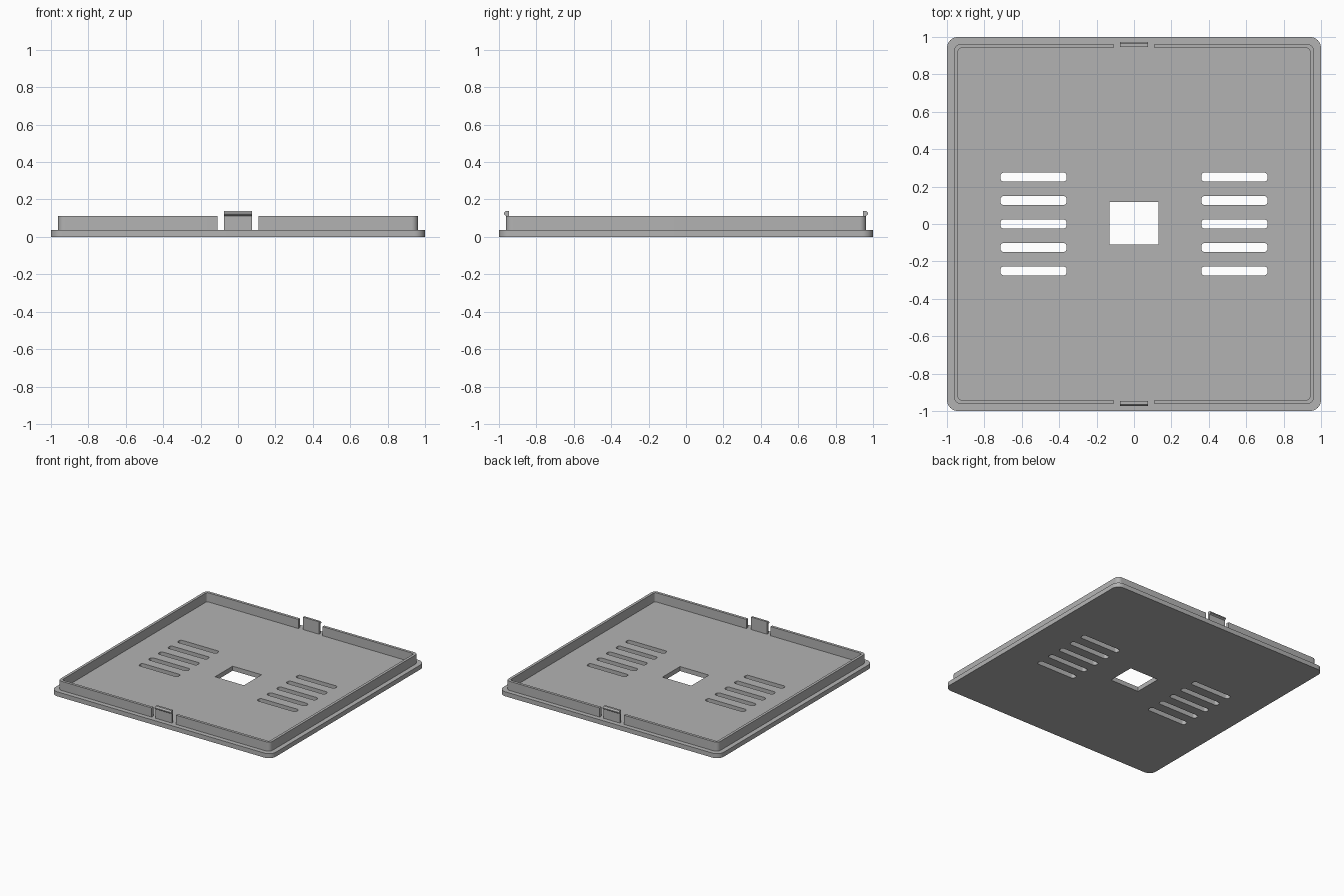
import bpy
import math
from mathutils import Matrix, Vector

cube = bpy.data.objects.get("Cube")
if cube:
    bpy.data.objects.remove(cube, do_unlink=True)

grey = bpy.data.materials.new("matte_grey")
grey.use_nodes = True
colour = (0.45, 0.45, 0.45, 1)
grey.diffuse_color = colour
grey.node_tree.nodes["Principled BSDF"].inputs["Base Color"].default_value = colour


def arc(cx, cy, r, start, steps=8):
    """Quarter circle, counter-clockwise from the start angle in degrees."""
    angles = [math.radians(start + 90 * i / steps) for i in range(steps + 1)]
    return [(cx + r * math.cos(a), cy + r * math.sin(a)) for a in angles]


def rounded_rect(cx, cy, hx, hy, r):
    points = []
    for i, (sx, sy) in enumerate([(1, 1), (-1, 1), (-1, -1), (1, -1)]):
        points += arc(cx + sx * (hx - r), cy + sy * (hy - r), r, 90 * i)
    return points


def rect(cx, cy, hx, hy):
    return [(cx + sx * hx, cy + sy * hy) for sx, sy in [(1, 1), (-1, 1), (-1, -1), (1, -1)]]


def extrude(name, outlines, depth, matrix):
    """Fill closed outlines (inner ones become holes) and extrude from 0 to depth."""
    curve = bpy.data.curves.new(name, "CURVE")
    curve.dimensions = "2D"
    curve.fill_mode = "BOTH"
    curve.extrude = depth / 2
    for outline in outlines:
        spline = curve.splines.new("POLY")
        spline.points.add(len(outline) - 1)
        for point, (x, y) in zip(spline.points, outline):
            point.co = (x, y, 0, 1)
        spline.use_cyclic_u = True
    temp = bpy.data.objects.new(name + "_curve", curve)
    bpy.context.collection.objects.link(temp)
    graph = bpy.context.evaluated_depsgraph_get()
    mesh = bpy.data.meshes.new_from_object(temp.evaluated_get(graph))
    bpy.data.objects.remove(temp, do_unlink=True)
    mesh.transform(matrix @ Matrix.Translation((0, 0, depth / 2)))
    mesh.materials.clear()
    mesh.materials.append(grey)
    obj = bpy.data.objects.new(name, mesh)
    bpy.context.collection.objects.link(obj)
    bpy.ops.object.select_all(action="DESELECT")
    obj.select_set(True)
    bpy.context.view_layer.objects.active = obj
    # Weld the caps to the walls
    bpy.ops.object.mode_set(mode="EDIT")
    bpy.ops.mesh.select_all(action="SELECT")
    bpy.ops.mesh.remove_doubles(threshold=0.0001)
    bpy.ops.mesh.normals_make_consistent(inside=False)
    bpy.ops.object.mode_set(mode="OBJECT")
    bpy.ops.object.shade_smooth_by_angle(angle=math.radians(30))
    return obj


PLATE = 0.037
RIM_TOP = 0.112

# Base plate with a central window and two banks of vent slots
outlines = [rounded_rect(0, 0, 1, 1, 0.06), rect(0, 0.004, 0.131, 0.114)]
for side in (-1, 1):
    for row in range(-2, 3):
        outlines.append(rounded_rect(side * 0.537, row * 0.1255, 0.177, 0.024, 0.018))
extrude("base_plate", outlines, PLATE, Matrix())

# Raised rim in two halves, leaving a gap around each clip
OUT, IN, GAP = 0.962, 0.94, 0.11
half = [(GAP, -OUT)] + arc(OUT - 0.035, 0.035 - OUT, 0.035, -90)
half += arc(OUT - 0.035, OUT - 0.035, 0.035, 0) + [(GAP, OUT), (GAP, IN)]
half += arc(IN - 0.015, IN - 0.015, 0.015, 0)[::-1]
half += arc(IN - 0.015, 0.015 - IN, 0.015, -90)[::-1] + [(GAP, -IN)]
for name, turn in (("left_rim", 0), ("right_rim", math.pi)):
    place = Matrix.Translation((0, 0, PLATE)) @ Matrix.Rotation(turn, 4, "Z")
    extrude(name, [half], RIM_TOP - PLATE, place)

# Snap clips with an outward hook, profile in depth and height
clip = [(0.946, PLATE), (0.962, PLATE), (0.962, 0.112), (0.974, 0.12),
        (0.974, 0.128), (0.964, 0.139), (0.946, 0.139)]
to_yz = Matrix(((0, 0, 1, -0.074), (1, 0, 0, 0), (0, 1, 0, 0), (0, 0, 0, 1)))
for name, turn in (("back_clip", 0), ("front_clip", math.pi)):
    extrude(name, [clip], 0.148, Matrix.Rotation(turn, 4, "Z") @ to_yz)
